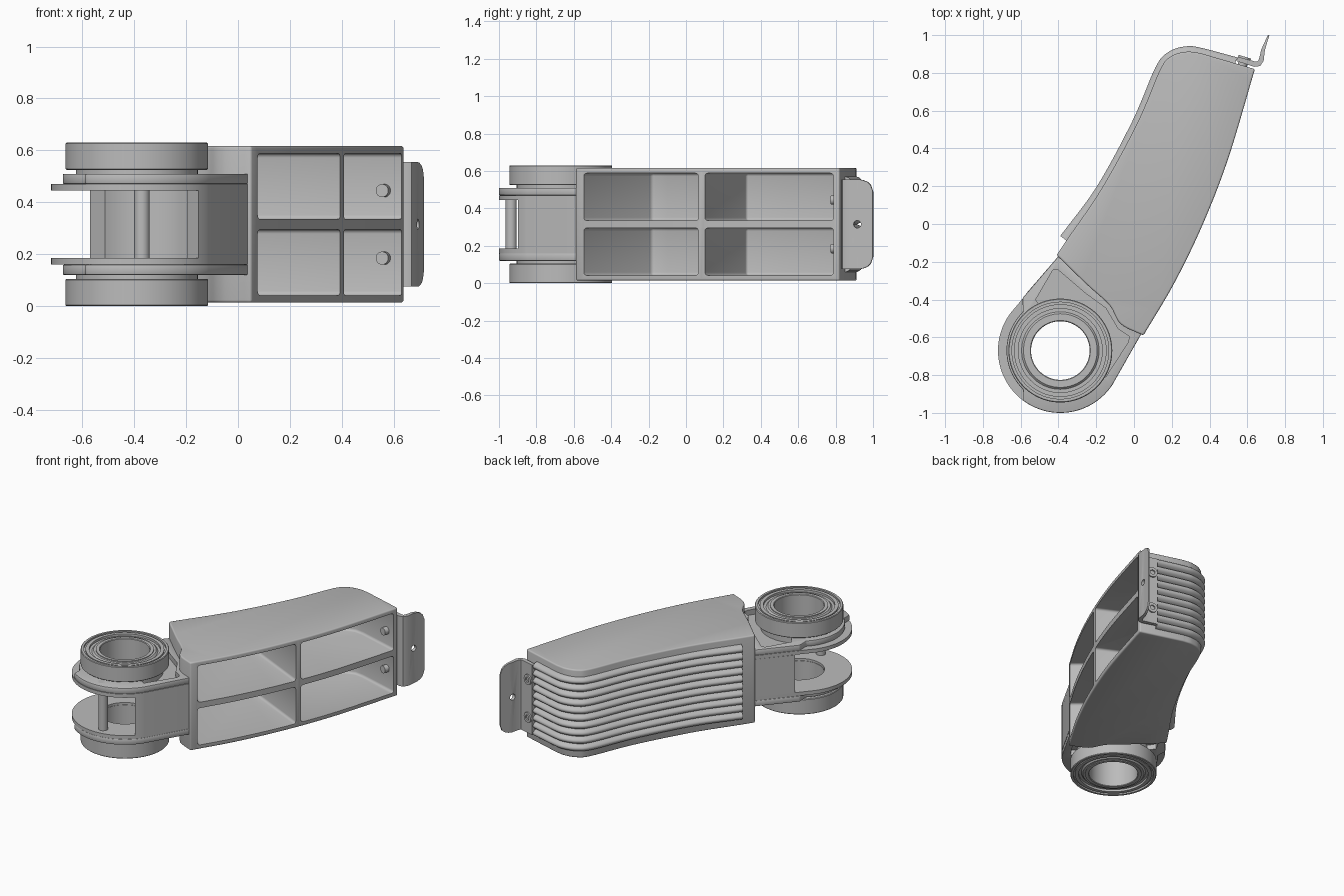
import bpy, bmesh, math
from mathutils import Vector

if "Cube" in bpy.data.objects:
    bpy.data.objects.remove(bpy.data.objects["Cube"])

MID = 0.315            # the whole part is mirrored about this height
C = (-0.39, -0.67)     # pivot centre
GREY = bpy.data.materials.new("plain_grey")
GREY.diffuse_color = (0.5, 0.5, 0.5, 1)
GREY.use_nodes = True
GREY.node_tree.nodes["Principled BSDF"].inputs["Base Color"].default_value = GREY.diffuse_color


def finish(name, bm):
    bmesh.ops.recalc_face_normals(bm, faces=bm.faces)
    me = bpy.data.meshes.new(name)
    bm.to_mesh(me)
    bm.free()
    me.materials.append(GREY)
    ob = bpy.data.objects.new(name, me)
    bpy.context.collection.objects.link(ob)
    return ob


def activate(ob):
    bpy.ops.object.select_all(action='DESELECT')
    ob.select_set(True)
    bpy.context.view_layer.objects.active = ob


def smooth(ob, angle=32):
    activate(ob)
    bpy.ops.object.shade_smooth_by_angle(angle=math.radians(angle))


def prism(name, pts, z0, z1, bevel=0.0, segs=3):
    """Extrude a plan outline between two heights, with rounded edges."""
    bm = bmesh.new()
    face = bm.faces.new([bm.verts.new((x, y, z0)) for x, y in pts])
    out = bmesh.ops.extrude_face_region(bm, geom=[face])
    top = [v for v in out['geom'] if isinstance(v, bmesh.types.BMVert)]
    bmesh.ops.translate(bm, verts=top, vec=(0, 0, z1 - z0))
    ob = finish(name, bm)
    if bevel:
        m = ob.modifiers.new("round", 'BEVEL')
        m.width, m.segments = bevel, segs
        m.limit_method, m.angle_limit = 'ANGLE', math.radians(28)
        activate(ob)
        bpy.ops.object.modifier_apply(modifier=m.name)
    return ob


def cut(ob, cutters):
    for c in cutters:
        m = ob.modifiers.new("cut", 'BOOLEAN')
        m.operation, m.object, m.solver = 'DIFFERENCE', c, 'EXACT'
        activate(ob)
        bpy.ops.object.modifier_apply(modifier=m.name)
        bpy.data.objects.remove(c)


def rod(name, p, q, r, n=32):
    p, q = Vector(p), Vector(q)
    bm = bmesh.new()
    bmesh.ops.create_cone(bm, cap_ends=True, segments=n, radius1=r, radius2=r, depth=(q - p).length)
    rot = (q - p).to_track_quat('Z', 'Y').to_matrix()
    bmesh.ops.rotate(bm, verts=bm.verts, cent=(0, 0, 0), matrix=rot)
    bmesh.ops.translate(bm, verts=bm.verts, vec=(p + q) / 2)
    return finish(name, bm)


def lathe(name, prof, n=96):
    """Revolve a closed (radius, height) profile about the pivot axis."""
    bm = bmesh.new()
    rings = [[bm.verts.new((C[0] + r * math.cos(a), C[1] + r * math.sin(a), z)) for r, z in prof]
             for a in (math.tau * i / n for i in range(n))]
    k = len(prof)
    for i in range(n):
        a, b = rings[i], rings[(i + 1) % n]
        for j in range(k):
            bm.faces.new((a[j], a[(j + 1) % k], b[(j + 1) % k], b[j]))
    return finish(name, bm)


def sweep(name, sections):
    """Skin a row of closed sections and cap both ends."""
    bm = bmesh.new()
    rows = [[bm.verts.new(p) for p in s] for s in sections]
    k = len(rows[0])
    for a, b in zip(rows, rows[1:]):
        for j in range(k):
            bm.faces.new((a[j], a[(j + 1) % k], b[(j + 1) % k], b[j]))
    bm.faces.new(rows[0])
    bm.faces.new(rows[-1])
    return finish(name, bm)


def spline(pts, n=8):
    p = [Vector(q) for q in pts]
    p = [2 * p[0] - p[1]] + p + [2 * p[-1] - p[-2]]
    out = []
    for a, b, c, d in zip(p, p[1:], p[2:], p[3:]):
        for i in range(n):
            t = i / n
            out.append(0.5 * (2 * b + (c - a) * t + (2 * a - 5 * b + 4 * c - d) * t * t
                              + (3 * b - a - 3 * c + d) * t ** 3))
    return out + [p[-2]]


def normals(path):
    """Left-hand normals along a plan path."""
    res = []
    for i in range(len(path)):
        t = (path[min(i + 1, len(path) - 1)] - path[max(i - 1, 0)]).normalized()
        res.append(Vector((-t.y, t.x)))
    return res


def arc(r, a0, a1, n=40):
    angs = [math.radians(a0 + (a1 - a0) * i / n) for i in range(n + 1)]
    return [(C[0] + r * math.cos(a), C[1] + r * math.sin(a)) for a in angs]


def flip(z0, z1):
    return 2 * MID - z1, 2 * MID - z0


# Curved hollow body
outer = spline([(0.05, -0.59), (0.215, -0.31), (0.365, 0.0), (0.5, 0.35), (0.64, 0.82)])
back = spline([(0.35, 0.905), (0.28, 0.912), (0.2, 0.89), (0.14, 0.82), (0.02, 0.54),
               (-0.17, 0.19), (-0.36, -0.09), (-0.41, -0.165)])
joint = spline([(-0.41, -0.165), (-0.25, -0.32), (-0.13, -0.43), (-0.07, -0.53), (0.05, -0.59)], 5)
body = prism("body_shell", outer + back + joint[1:-1], 0.014, 0.617, 0.02)

# Four open pockets, two rows of two
near = [(0.20, -0.65), (0.08, -0.55), (-0.35, -0.18), (-0.31, -0.10), (-0.21, 0.06),
        (-0.105, 0.235), (-0.075, 0.29), (0.385, 0.07), (0.55, -0.01)]
far = [(0.60, 0.005), (0.40, 0.105), (-0.06, 0.325), (0.05, 0.53), (0.17, 0.80), (0.215, 0.86),
       (0.28, 0.88), (0.34, 0.873), (0.625, 0.79), (0.78, 0.745)]
for pts in (near, far):
    for z0, z1 in ((0.335, 0.588), flip(0.335, 0.588)):
        cut(body, [prism("pocket_cutter", pts, z0, z1, 0.016)])
smooth(body)

# Ribbed strip wrapping the back and the rounded corner
path = spline([(-0.375, -0.075), (-0.18, 0.19), (0.01, 0.54), (0.13, 0.82), (0.195, 0.896),
               (0.28, 0.922), (0.36, 0.912), (0.54, 0.864)], 7)
RIBS, STEPS = 10, 8
z_lo, z_hi = 0.06, 0.57
section = [(z_lo, -0.025)]
for i in range(RIBS * STEPS + 1):
    section.append((z_lo + (z_hi - z_lo) * i / (RIBS * STEPS),
                    -0.010 + 0.029 * abs(math.sin(math.pi * i / STEPS)) ** 0.7))
section.append((z_hi, -0.025))
strip = sweep("ribbed_grip", [[(p.x + n.x * o, p.y + n.y * o, z) for z, o in section]
                              for p, n in zip(path, normals(path))])
smooth(strip, 40)

# Fork neck: web, two thin plates and their raised layers
plate = arc(0.33, 143, 327, 64) + [(0.04, -0.58), (-0.40, -0.17)]
raised = ([(-0.59, -0.392)] + arc(0.285, 134, 226, 24) + arc(0.33, 233, 327, 36)
          + [(0.04, -0.58), (-0.40, -0.17)])
web = arc(0.33, -44, -33, 4) + [(0.04, -0.58), (-0.40, -0.17), (-0.57, -0.367)] + arc(0.26, 118, -41, 40)
smooth(prism("neck_web", web, 2 * MID - 0.445, 0.445))
recess = [(-0.52, -0.40), (-0.43, -0.245), (-0.405, -0.24), (-0.26, -0.365), (-0.15, -0.445),
          (-0.085, -0.555), (-0.025, -0.595), (-0.03, -0.625), (-0.15, -0.81)] + arc(0.24, -30, 114, 30)
for side, level in (("upper", lambda a, b: (a, b)), ("lower", flip)):
    def bore():
        return rod("bore_cutter", (*C, -0.2), (*C, 0.9), 0.158, 96)
    p = prism(side + "_fork_plate", plate, *level(0.445, 0.47))
    cut(p, [bore()])
    smooth(p)
    p = prism(side + "_fork_raised_layer", raised, *level(0.47, 0.51), 0.006, 2)
    cut(p, [prism("recess_cutter", recess, *level(0.474, 0.56)), bore()])
    smooth(p)

    # Stepped bearing ring with concentric grooves
    prof = [(0.155, 0.46), (0.235, 0.46), (0.235, 0.525), (0.271, 0.525), (0.275, 0.529),
            (0.275, 0.626), (0.271, 0.63), (0.256, 0.63), (0.256, 0.618), (0.245, 0.618),
            (0.245, 0.627), (0.222, 0.627), (0.222, 0.612), (0.205, 0.612), (0.195, 0.622),
            (0.18, 0.622), (0.18, 0.627), (0.159, 0.627), (0.155, 0.623)]
    if side == "lower":
        prof = [(r, 2 * MID - z) for r, z in prof]
    smooth(lathe(side + "_bearing_ring", prof))

# Stop pin joining the forks
smooth(rod("fork_pin", (-0.37, -0.935, 0.12), (-0.37, -0.935, 0.51), 0.03))

# Hooked end bracket with rounded tab and a small hole
spine = [Vector(q) for q in ((0.545, 0.874), (0.60, 0.858), (0.64, 0.846), (0.66, 0.848), (0.674, 0.868),
                             (0.683, 0.92), (0.692, 0.945), (0.702, 0.972), (0.708, 0.988), (0.713, 1.0))]
half = [0.24] * 6 + [0.237, 0.226, 0.21, 0.175]
thick = [0.012, 0.013, 0.014, 0.014, 0.013, 0.010, 0.008, 0.006, 0.005, 0.004]
rows = []
for p, n, h, t in zip(spine, normals(spine), half, thick):
    a, b = p + n * t, p - n * t
    rows.append([(a.x, a.y, MID - h), (a.x, a.y, MID + h), (b.x, b.y, MID + h), (b.x, b.y, MID - h)])
tab = sweep("end_bracket", rows)
cut(tab, [rod("hole_cutter", (0.55, 0.935, MID), (0.85, 0.895, MID), 0.02)])
smooth(tab)

# Bracket screws: peg inside the pocket, dished head outside
n = Vector((0.29, 0.957, 0))
for z in (MID - 0.13, MID + 0.13):
    p = Vector((0.575, 0.845, z))
    smooth(rod("screw_peg", p - n * 0.07, p + n * 0.02, 0.025))
    head = rod("screw_head", p + n * 0.01, p + n * 0.042, 0.034)
    cut(head, [rod("socket_cutter", p + n * 0.03, p + n * 0.08, 0.018, 6)])
    smooth(head)
